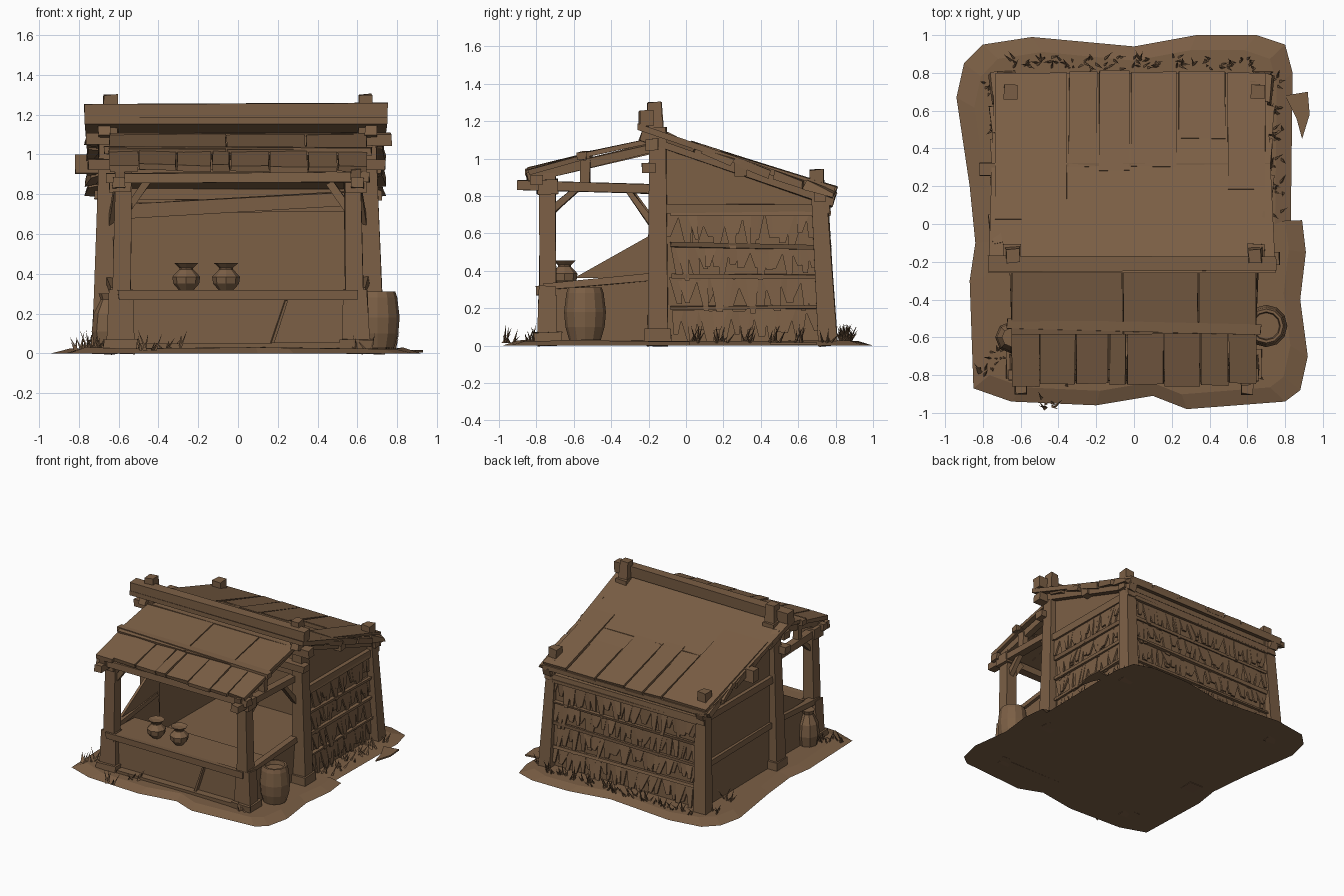
import bpy, bmesh, math, random
from mathutils import Vector as V

random.seed(7)
if "Cube" in bpy.data.objects:
    bpy.data.objects.remove(bpy.data.objects["Cube"])

wood = bpy.data.materials.new("weathered brown")
wood.use_nodes = True
COLOUR = (0.2, 0.115, 0.06, 1)
wood.diffuse_color = COLOUR
bsdf = wood.node_tree.nodes["Principled BSDF"]
bsdf.inputs["Base Color"].default_value = COLOUR
bsdf.inputs["Roughness"].default_value = 0.9


def finish(name, bm):
    bmesh.ops.recalc_face_normals(bm, faces=bm.faces)
    mesh = bpy.data.meshes.new(name)
    bm.to_mesh(mesh)
    bm.free()
    mesh.materials.append(wood)
    ob = bpy.data.objects.new(name, mesh)
    bpy.context.collection.objects.link(ob)
    return ob


def add_beam(bm, a, b, w, h, taper=1, rough=0.005):
    """Rough hewn bar from a to b; taper scales the end at b."""
    a, b = V(a), V(b)
    d = (b - a).normalized()
    side = d.cross(V((0, 0, 1)))
    side = side.normalized() if side.length > 0.2 else V((1, 0, 0))
    up = side.cross(d).normalized()
    rings = []
    for p, s in ((a, 1), (b, taper)):
        ring = []
        for i, j in ((-1, -1), (1, -1), (1, 1), (-1, 1)):
            off = V([random.uniform(-rough, rough) for _ in range(3)])
            ring.append(bm.verts.new(p + side * i * w * s / 2 + up * j * h * s / 2 + off))
        rings.append(ring)
    bm.faces.new(rings[0])
    bm.faces.new(rings[1][::-1])
    for i in range(4):
        j = (i + 1) % 4
        bm.faces.new((rings[0][i], rings[0][j], rings[1][j], rings[1][i]))


def beam(name, a, b, w, h, taper=1, rough=0.005):
    bm = bmesh.new()
    add_beam(bm, a, b, w, h, taper, rough)
    return finish(name, bm)


def prism(name, points, offset):
    """Flat outline extruded along an offset."""
    bm = bmesh.new()
    face = bm.faces.new([bm.verts.new(p) for p in points])
    out = bmesh.ops.extrude_face_region(bm, geom=[face])["geom"]
    for v in out:
        if isinstance(v, bmesh.types.BMVert):
            v.co += V(offset)
    return finish(name, bm)


def lathe(name, centre, profile, sides=9):
    bm = bmesh.new()
    rings = []
    for r, z in profile:
        rings.append([bm.verts.new(V(centre) + V((r * math.cos(k * math.tau / sides),
                      r * math.sin(k * math.tau / sides), z))) for k in range(sides)])
    for lo, hi in zip(rings, rings[1:]):
        for k in range(sides):
            n = (k + 1) % sides
            bm.faces.new((lo[k], lo[n], hi[n], hi[k]))
    bm.faces.new(rings[0])
    bm.faces.new(rings[-1])
    return finish(name, bm)


def roof_z(y):
    return 1.185 - (y + 0.25) * 0.34


def awning_z(y):
    return 0.935 + (y + 0.86) * 0.235


# Ground with a sloping rim
outline = [(-.94, .67), (-.9, .85), (-.8, .95), (-.54, .99), (0, .94), (.33, 1), (.65, 1),
           (.8, .95), (.84, .8), (.83, 0), (.89, .02), (.91, -.15), (.88, -.4), (.92, -.7),
           (.88, -.88), (.8, -.94), (.28, -.98), (.1, -.91), (-.2, -.96), (-.65, -.94),
           (-.85, -.87), (-.87, -.3), (-.84, -.1), (-.87, .2)]
bm = bmesh.new()
rim = [bm.verts.new((x, y, 0)) for x, y in outline]
top = [bm.verts.new((x * .9, y * .92, random.uniform(.02, .032))) for x, y in outline]
bm.faces.new(rim)
bm.faces.new(top)
for i in range(len(rim)):
    j = (i + 1) % len(rim)
    bm.faces.new((rim[i], rim[j], top[j], top[i]))
finish("ground", bm)
prism("ground_chip", [(.8, .68, .005), (.92, .7, .005), (.93, .58, .005), (.89, .45, .005),
                      (.86, .56, .005)], (0, 0, .012))

# Posts, caps, feet and braces on both sides
for s, tag in ((-1, "right"), (1, "left")):
    beam(tag + "_front_post", (s * .59, -.74, 0), (s * .575, -.74, .92), .09, .09, .9)
    beam(tag + "_front_post_foot", (s * .59, -.74, 0), (s * .59, -.74, .32), .15, .11, .8)
    beam(tag + "_front_post_base", (s * .59, -.74, .02), (s * .59, -.74, .07), .17, .15)
    beam(tag + "_front_post_cap", (s * .59, -.74, .81), (s * .59, -.74, .89), .11, .11)
    beam(tag + "_middle_post", (s * .675, -.15, 0), (s * .645, -.15, 1.17), .11, .11, .8)
    beam(tag + "_middle_post_base", (s * .675, -.15, .02), (s * .675, -.15, .09), .13, .14)
    beam(tag + "_ridge_peg", (s * .645, -.16, 1.1), (s * .64, -.17, 1.3), .075, .085, .85)
    beam(tag + "_back_post", (s * .685, .76, 0), (s * .655, .71, .86), .1, .1, .85)
    beam(tag + "_back_peg", (s * .655, .7, .8), (s * .655, .7, .94), .07, .075)
    beam(tag + "_porch_beam", (s * .6, -.9, .86), (s * .61, -.12, .835), .06, .05)
    beam(tag + "_front_brace", (s * .58, -.72, .72), (s * .59, -.58, .84), .04, .035)
    beam(tag + "_middle_brace", (s * .63, -.17, .64), (s * .6, -.31, .83), .04, .035)
    beam(tag + "_cross_brace", (s * .57, -.73, .7), (s * .46, -.73, .86), .04, .035)
    beam(tag + "_main_rafter", (s * .67, -.24, roof_z(-.24) - .06),
         (s * .67, .79, roof_z(.79) - .06), .06, .06)
    beam(tag + "_awning_rafter", (s * .59, -.85, awning_z(-.85) - .04),
         (s * .59, -.18, awning_z(-.18) - .04), .05, .05)
    beam(tag + "_awning_prop", (s * .6, -.54, .84), (s * .6, -.54, .99), .05, .05)
    # Low porch side panel and rail
    prism(tag + "_porch_panel", [(s * .59, -.72, 0), (s * .59, -.12, 0), (s * .61, -.12, .36),
                                 (s * .59, -.72, .32)], (s * .03, 0, 0))
    beam(tag + "_porch_rail", (s * .61, -.76, .31), (s * .63, -.14, .37), .06, .035)
    # Wall with sloping gable top
    prism(tag + "_wall", [(s * .64, -.14, 0), (s * .64, .75, 0), (s * .64, .75, roof_z(.75) - .04),
                          (s * .64, -.14, roof_z(-.14) - .04)], (s * .02, 0, 0))
    beam(tag + "_wall_beam", (s * .66, -.14, .735), (s * .66, .77, .73), .06, .05)
prism("right_porch_sheet", [(-.6, -.6, .36), (-.61, -.12, .36), (-.61, -.12, .63)], (-.02, 0, 0))
beam("right_wall_rail", (-.665, -.12, .37), (-.67, .74, .36), .03, .04)

# Back wall and its beams
prism("back_wall", [(-.66, .72, 0), (.66, .72, 0), (.66, .72, .81), (-.66, .72, .81)], (0, .02, 0))
beam("back_wall_beam", (-.7, .74, .73), (.7, .74, .735), .06, .05)
beam("inside_tie_beam", (-.6, .62, .71), (.6, .62, .78), .05, .07)
beam("front_header", (-.66, -.15, .9), (.66, -.15, .9), .06, .08)

# Logs carrying the roofs
beam("ridge_beam", (-.77, -.21, 1.21), (.75, -.21, 1.215), .08, .08)
beam("upper_purlin", (-.76, -.18, 1.075), (.77, -.18, 1.075), .07, .06)
beam("middle_purlin", (-.82, .29, .95), (.72, .29, .95), .065, .09)
beam("back_purlin", (-.72, .72, .8), (.72, .72, .8), .06, .06)
beam("porch_front_log", (-.66, -.8, .88), (.66, -.8, .885), .06, .05)
beam("awning_batten", (-.67, -.53, 1.025), (.67, -.56, 1.015), .05, .04)
beam("porch_side_log", (-.75, -.2, .95), (.74, -.2, .95), .07, .055)

# Main roof: base sheet plus uneven boards towards the eave
prism("main_roof", [(-.77, -.26, roof_z(-.26)), (.75, -.26, roof_z(-.26)),
                    (.7, .8, roof_z(.8)), (-.74, .8, roof_z(.8))], (0, 0, -.035))
edges = [-.74, -.35, -.19, -.02, .23, .49, .7]
starts = [.02, .3, .28, .3, .45, .18]
bm = bmesh.new()
for x0, x1, y0 in zip(edges, edges[1:], starts):
    y1 = .81 - random.uniform(0, .015)
    add_beam(bm, ((x0 + x1) / 2, y0, roof_z(y0) - .012), ((x0 + x1) / 2, y1, roof_z(y1) + .008),
             x1 - x0 - .012, .03, 1, .003)
finish("roof_boards", bm)

# Ragged shingle ends on the roof sides
bm = bmesh.new()
for s in (-1, 1):
    for y in (-.1, .1, .3, .48, .64):
        x = s * (.72 if s < 0 else .69)
        add_beam(bm, (x, y, roof_z(y) - .025), (x + s * .02, y + .15, roof_z(y + .15) - .03),
                 .06, .045, .8, .012)
finish("roof_side_shingles", bm)

# Porch awning: lower boards and upper panels
bm = bmesh.new()
cuts = [-.65, -.5, -.31, -.13, -.04, .16, .35, .5, .65]
for x0, x1 in zip(cuts, cuts[1:]):
    m, y0 = (x0 + x1) / 2, -.86 + random.uniform(0, .02)
    add_beam(bm, (m, y0, awning_z(y0) - .01 + random.uniform(-.008, .008)),
             (m, -.52, awning_z(-.52)), x1 - x0 - .006, .03, 1, .004)
for x0, x1 in ((-.65, -.06), (-.06, .34), (.34, .65)):
    m = (x0 + x1) / 2
    add_beam(bm, (m, -.58, awning_z(-.58) + .012), (m, -.18, awning_z(-.18)),
             x1 - x0 - .006, .025, 1, .003)
finish("awning_boards", bm)

# Counter
beam("counter_front", (-.57, -.73, .14), (.57, -.73, .14), .03, .28)
beam("counter_top", (-.58, -.62, .3), (.58, -.62, .3), .32, .025)
beam("counter_edge", (-.6, -.78, .295), (.6, -.78, .295), .04, .045)
beam("counter_step", (-.5, -.78, .035), (.52, -.78, .035), .06, .035)
beam("leaning_board", (.16, -.755, .02), (.24, -.75, .27), .07, .012)

# Pots, barrel and sack
pot = [(.03, 0), (.065, .04), (.07, .075), (.035, .112), (.035, .12), (.062, .145), (.03, .135)]
lathe("pot_one", (-.26, -.65, .31), pot, 8)
lathe("pot_two", (-.06, -.65, .31), pot, 8)
lathe("barrel", (.7, -.54, .03), [(.085, 0), (.105, .07), (.112, .15), (.1, .25), (.09, .28),
                                  (.075, .28), (.07, .25)], 12)
lathe("sack", (-.65, -.6, .03), [(.07, 0), (.085, .08), (.075, .17), (.04, .24), (.05, .27)], 8)


# Layered straw on the left and back walls
def straw_wall(name, start, along, out, length):
    start, along, out = V(start), V(along), V(out)
    bm = bmesh.new()
    for row, z in enumerate((.2, .37, .54, .71)):
        add_beam(bm, start + out * .02 + V((0, 0, z)),
                 start + along * length + out * .02 + V((0, 0, z + random.uniform(-.015, .015))),
                 .025, .022, 1, .006)
        count = int(length / .045)
        for i in range(count):
            t = length * (i + random.uniform(.2, .8)) / count
            base = start + along * t + V((0, 0, z - random.uniform(0, .015)))
            drop = random.uniform(.1, .19)
            w = random.uniform(.025, .05)
            tip = (base + along * random.uniform(-.035, .035)
                   + out * random.uniform(.01, .04) - V((0, 0, drop)))
            quad = [base - along * w + out * .012, base + along * w + out * .012,
                    tip + along * w * .45, tip - along * w * .3]
            lo = [bm.verts.new(p) for p in quad]
            hi = [bm.verts.new(p - out * .012) for p in quad]
            bm.faces.new(lo)
            bm.faces.new(hi)
            for k in range(4):
                n = (k + 1) % 4
                bm.faces.new((lo[k], lo[n], hi[n], hi[k]))
    finish(name, bm)


straw_wall("left_straw", (.66, -.08, 0), (0, 1, 0), (1, 0, 0), .78)
straw_wall("back_straw", (-.63, .74, 0), (1, 0, 0), (0, 1, 0), 1.26)

# Grass tufts
bm = bmesh.new()
spots = [(x * .12 - .6, .85) for x in range(11)] + [(.74, y * .14 + .05) for y in range(6)]
spots += [(-.78, -.78), (-.74, -.7), (-.34, -.82), (-.45, -.95), (.62, -.8), (-.72, .5), (-.74, .72)]
for x, y in spots:
    for _ in range(8):
        px, py = x + random.uniform(-.05, .05), y + random.uniform(-.03, .03)
        blade = [bm.verts.new((px + .009 * math.cos(a), py + .009 * math.sin(a), .015))
                 for a in (0, 2.1, 4.2)]
        tip = bm.verts.new((px + random.uniform(-.05, .05), py + random.uniform(-.03, .05),
                            random.uniform(.05, .12)))
        for k in range(3):
            bm.faces.new((blade[k], blade[(k + 1) % 3], tip))
finish("grass", bm)
